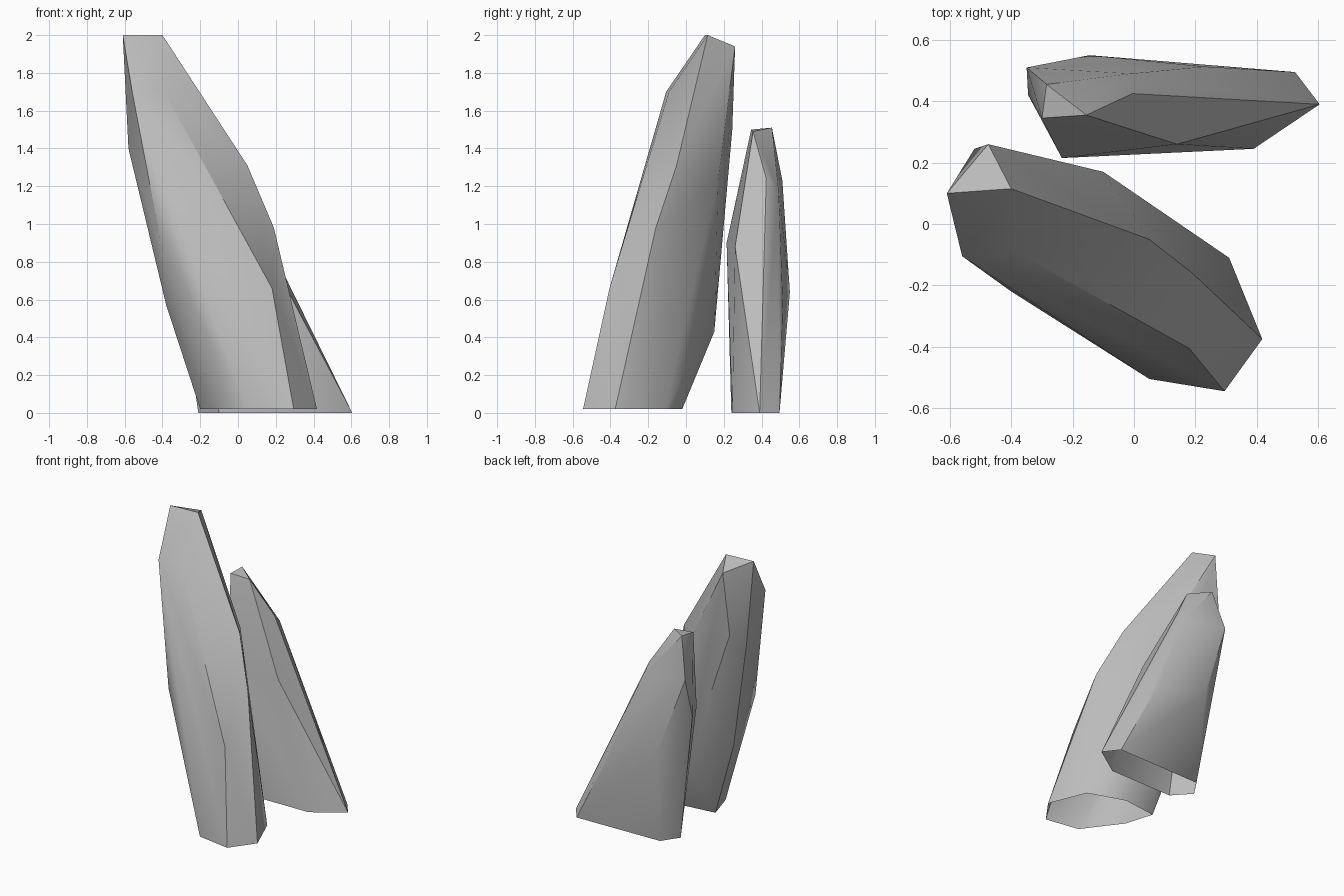
import bpy, bmesh, math

if "Cube" in bpy.data.objects:
    bpy.data.objects.remove(bpy.data.objects["Cube"])

stone = bpy.data.materials.new("grey stone")
stone.diffuse_color = (0.5, 0.5, 0.5, 1)
stone.use_nodes = True
stone.node_tree.nodes["Principled BSDF"].inputs["Base Color"].default_value = stone.diffuse_color


def shard(name, ridges, smooth_angle=28):
    """Wrap a faceted convex shell round a few ridge lines, open underneath."""
    bm = bmesh.new()
    for ridge in ridges:
        for p in ridge:
            bm.verts.new(p)
    bmesh.ops.convex_hull(bm, input=bm.verts[:])
    bmesh.ops.delete(bm, geom=[v for v in bm.verts if not v.link_faces], context='VERTS')
    bmesh.ops.recalc_face_normals(bm, faces=bm.faces[:])
    # the underside is left open
    base = [f for f in bm.faces if all(v.co.z < 0.05 for v in f.verts)]
    bmesh.ops.delete(bm, geom=base, context='FACES')
    mesh = bpy.data.meshes.new(name)
    bm.to_mesh(mesh)
    bm.free()
    mesh.materials.append(stone)
    ob = bpy.data.objects.new(name, mesh)
    bpy.context.collection.objects.link(ob)
    bpy.ops.object.select_all(action='DESELECT')
    ob.select_set(True)
    bpy.context.view_layer.objects.active = ob
    bpy.ops.object.shade_smooth_by_angle(angle=math.radians(smooth_angle))
    return ob


# Tall leaning shard: each row is one ridge, from the tip to the base
shard("tall_rock", [
    [(-.61, .10, 2), (-.56, -.105, 1.70), (-.40, -.22, .86), (.05, -.505, .02)],
    [(-.40, .115, 2), (-.39, -.09, 1.70), (-.20, -.185, 1.34), (.18, -.405, .66), (.295, -.545, .02)],
    [(.05, -.05, 1.31), (.19, -.16, .98), (.418, -.375, .02)],
    [(-.475, .26, 1.94), (-.10, .17, 1.23), (.31, -.11, .02)],
    [(-.52, .245, 1.5), (-.12, .15, .43), (.05, -.02, .02), (-.20, -.05, .02)],
    [(-.58, .14, 1.40), (-.38, 0, .57), (-.14, -.25, .02)],
])

# Short shard behind it
shard("short_rock", [
    [(-.30, .345, 1.5), (-.235, .215, .90), (-.10, .24, 0)],
    [(-.155, .355, 1.49), (.14, .26, .88), (.39, .245, 0)],
    [(-.005, .425, 1.24), (.37, .345, .43), (.605, .39, 0)],
    [(-.285, .455, 1.51), (-.01, .49, 1.18), (.23, .513, .58), (.525, .495, 0)],
    [(-.35, .51, 1.23), (-.145, .55, .64), (-.13, .48, 0)],
    [(-.345, .42, .93), (-.21, .36, 0)],
])
